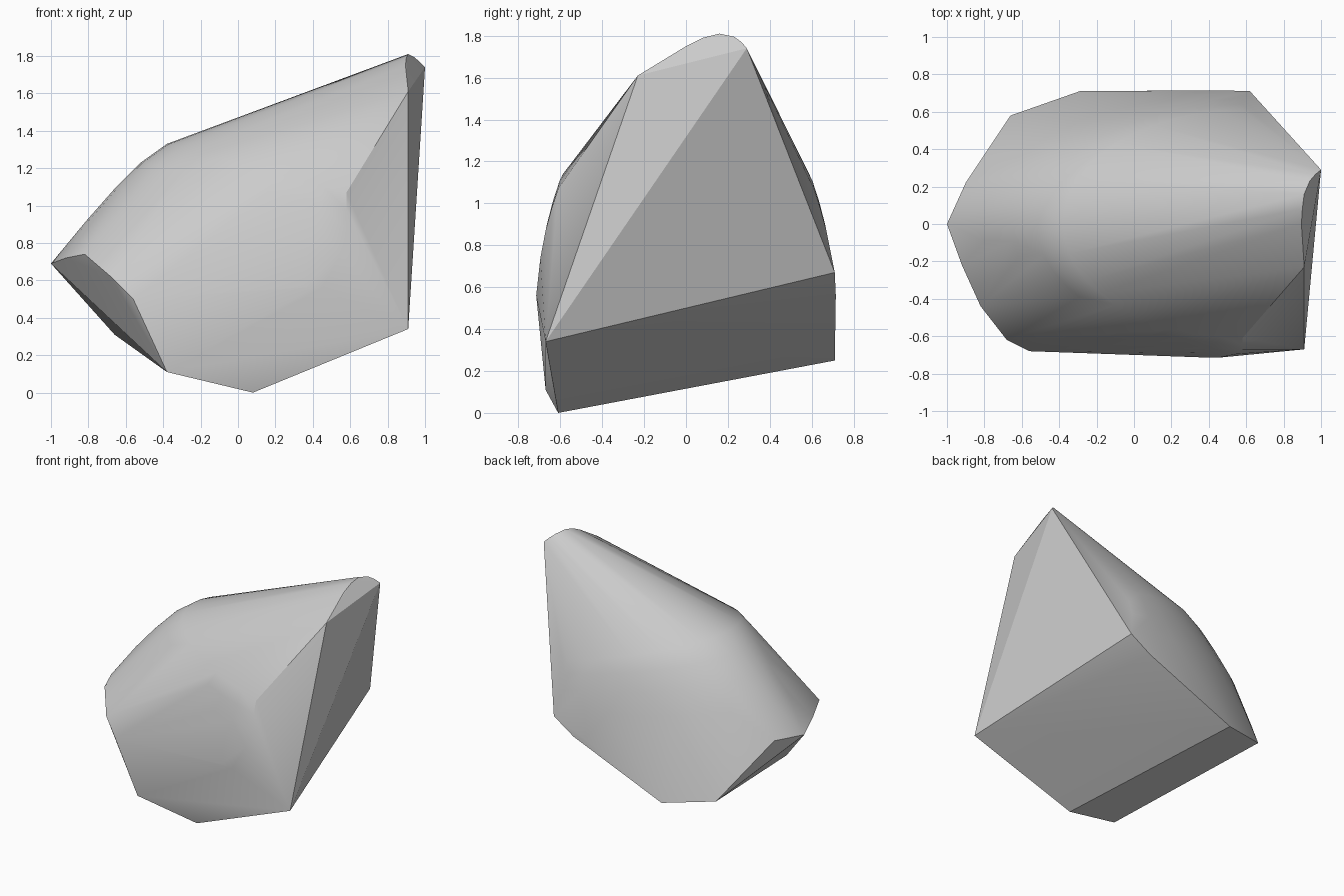
import bpy, bmesh, math

cube = bpy.data.objects.get("Cube")
if cube:
    bpy.data.objects.remove(cube, do_unlink=True)


def half_ring(cx, a, b, z_left, z_side, start=0, steps=12):
    """Half ellipse opening towards +x, mirrored front to back, tilted in height."""
    pts = []
    for i in range(steps + 1):
        t = math.radians(start + (90 - start) * i / steps)
        z = z_side + (z_left - z_side) * math.cos(t)
        pts += [(cx - a * math.cos(t), s * b * math.sin(t), z) for s in (-1, 1)]
    return pts


# Rounded body: shoulder crease, bulging middle and widest belt
points = half_ring(0.58, 0.96, 0.61, 1.33, 1.07)
points += half_ring(0.58, 1.10, 0.64, 1.23, 0.98)
points += half_ring(0.58, 1.24, 0.67, 1.09, 0.87)
points += half_ring(0.55, 1.36, 0.695, 0.92, 0.74)
points += half_ring(0.45, 1.20, 0.715, 0.62, 0.56, start=62)

# Rounded peak
points += [(0.91, -0.23, 1.61), (0.90, -0.13, 1.67), (0.895, 0.0, 1.75),
           (0.90, 0.08, 1.79), (0.91, 0.16, 1.81), (0.94, 0.23, 1.795),
           (0.97, 0.265, 1.77), (1.0, 0.29, 1.74)]

# Slanted base corners
points += [(0.91, -0.67, 0.34), (0.62, 0.71, 0.67), (0.08, -0.61, 0.0),
           (-0.29, 0.71, 0.25), (-0.38, -0.67, 0.11), (-0.66, 0.58, 0.31)]

# Side cut rim
points += [(-1.0, 0.0, 0.69), (-0.9, 0.22, 0.70), (-0.92, -0.22, 0.72),
           (-0.82, -0.44, 0.74), (-0.68, -0.62, 0.62), (-0.56, -0.68, 0.50)]

# Skin the outline points into one convex solid
bm = bmesh.new()
for p in points:
    bm.verts.new(p)
hull = bmesh.ops.convex_hull(bm, input=bm.verts)
spare = {g for g in hull["geom_interior"] + hull["geom_unused"]
         if isinstance(g, bmesh.types.BMVert)}
bmesh.ops.delete(bm, geom=list(spare), context="VERTS")
bmesh.ops.dissolve_limit(bm, angle_limit=math.radians(1.5),
                         verts=bm.verts, edges=bm.edges)
bmesh.ops.recalc_face_normals(bm, faces=bm.faces)
mesh = bpy.data.meshes.new("faceted_stone")
bm.to_mesh(mesh)
bm.free()

# Plain grey surface
grey = bpy.data.materials.new("stone_grey")
grey.use_nodes = True
colour = (0.6, 0.6, 0.6, 1)
grey.diffuse_color = colour
grey.node_tree.nodes["Principled BSDF"].inputs["Base Color"].default_value = colour
mesh.materials.append(grey)

stone = bpy.data.objects.new("faceted_stone", mesh)
bpy.context.collection.objects.link(stone)
bpy.context.view_layer.objects.active = stone
stone.select_set(True)
bpy.ops.object.shade_smooth_by_angle(angle=math.radians(22))
